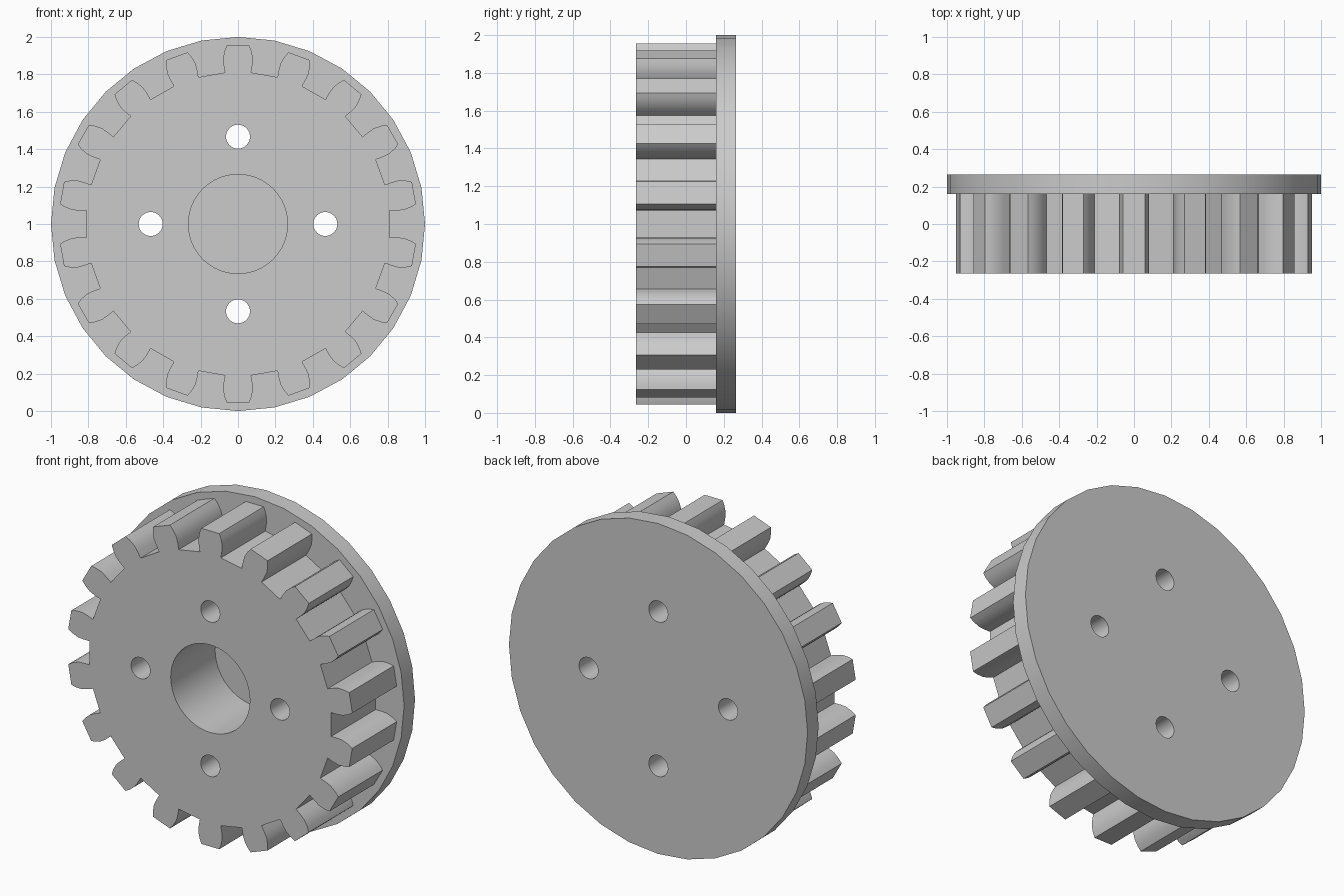
import bpy, bmesh
from math import sin, cos, tau, radians
from mathutils import Matrix

cube = bpy.data.objects.get("Cube")
if cube:
    bpy.data.objects.remove(cube, do_unlink=True)

TEETH = 18
FRONT, STEP, BACK = -0.265, 0.16, 0.265
CENTRE_Z = 1.0

grey = bpy.data.materials.new("plain grey")
grey.use_nodes = True
colour = (0.6, 0.6, 0.6, 1)
grey.diffuse_color = colour
grey.node_tree.nodes["Principled BSDF"].inputs["Base Color"].default_value = colour


def circle(radius, sides, cx=0, cy=0):
    return [(cx + radius * cos(tau * i / sides), cy + radius * sin(tau * i / sides))
            for i in range(sides)]


def gear_outline():
    # Half of one tooth from root to tip: (distance from axis, half width)
    flank = [(0.81, 0.070), (0.85, 0.077), (0.885, 0.080), (0.925, 0.072), (0.955, 0.060)]
    tooth = [(r, -w) for r, w in flank] + [(r, w) for r, w in reversed(flank)]
    points = []
    for i in range(TEETH):
        a = tau * (i + 0.5) / TEETH
        points += [(r * cos(a) - w * sin(a), r * sin(a) + w * cos(a)) for r, w in tooth]
    return points


def plate(name, outlines, y0, y1):
    """Extrude a filled outline with holes from y0 to y1."""
    curve = bpy.data.curves.new(name, 'CURVE')
    curve.dimensions = '2D'
    curve.fill_mode = 'BOTH'
    curve.extrude = (y1 - y0) / 2
    for pts in outlines:
        spline = curve.splines.new('POLY')
        spline.points.add(len(pts) - 1)
        for p, (x, y) in zip(spline.points, pts):
            p.co = (x, y, 0, 1)
        spline.use_cyclic_u = True
    obj = bpy.data.objects.new(name, curve)
    bpy.context.collection.objects.link(obj)
    bpy.ops.object.select_all(action='DESELECT')
    obj.select_set(True)
    bpy.context.view_layer.objects.active = obj
    bpy.ops.object.convert(target='MESH')
    obj = bpy.context.view_layer.objects.active

    # Weld the caps, stand the plate upright and face it to the front
    bm = bmesh.new()
    bm.from_mesh(obj.data)
    bmesh.ops.remove_doubles(bm, verts=bm.verts, dist=0.0001)
    bm.transform(Matrix.Translation((0, (y0 + y1) / 2, CENTRE_Z))
                 @ Matrix.Rotation(radians(90), 4, 'X'))
    bmesh.ops.recalc_face_normals(bm, faces=bm.faces)
    bm.to_mesh(obj.data)
    bm.free()
    obj.data.materials.clear()
    obj.data.materials.append(grey)
    bpy.ops.object.shade_smooth_by_angle(angle=radians(30))
    return obj


# Four bolt holes run through both parts; the bore stops at the flange
bolt_holes = [circle(0.064, 32, 0.467 * x, 0.467 * y)
              for x, y in ((1, 0), (0, 1), (-1, 0), (0, -1))]
bore = circle(0.265, 64)

plate("toothed_wheel", [gear_outline(), bore] + bolt_holes, FRONT, STEP)
plate("back_flange", [circle(1.0, 32)] + bolt_holes, STEP, BACK)
